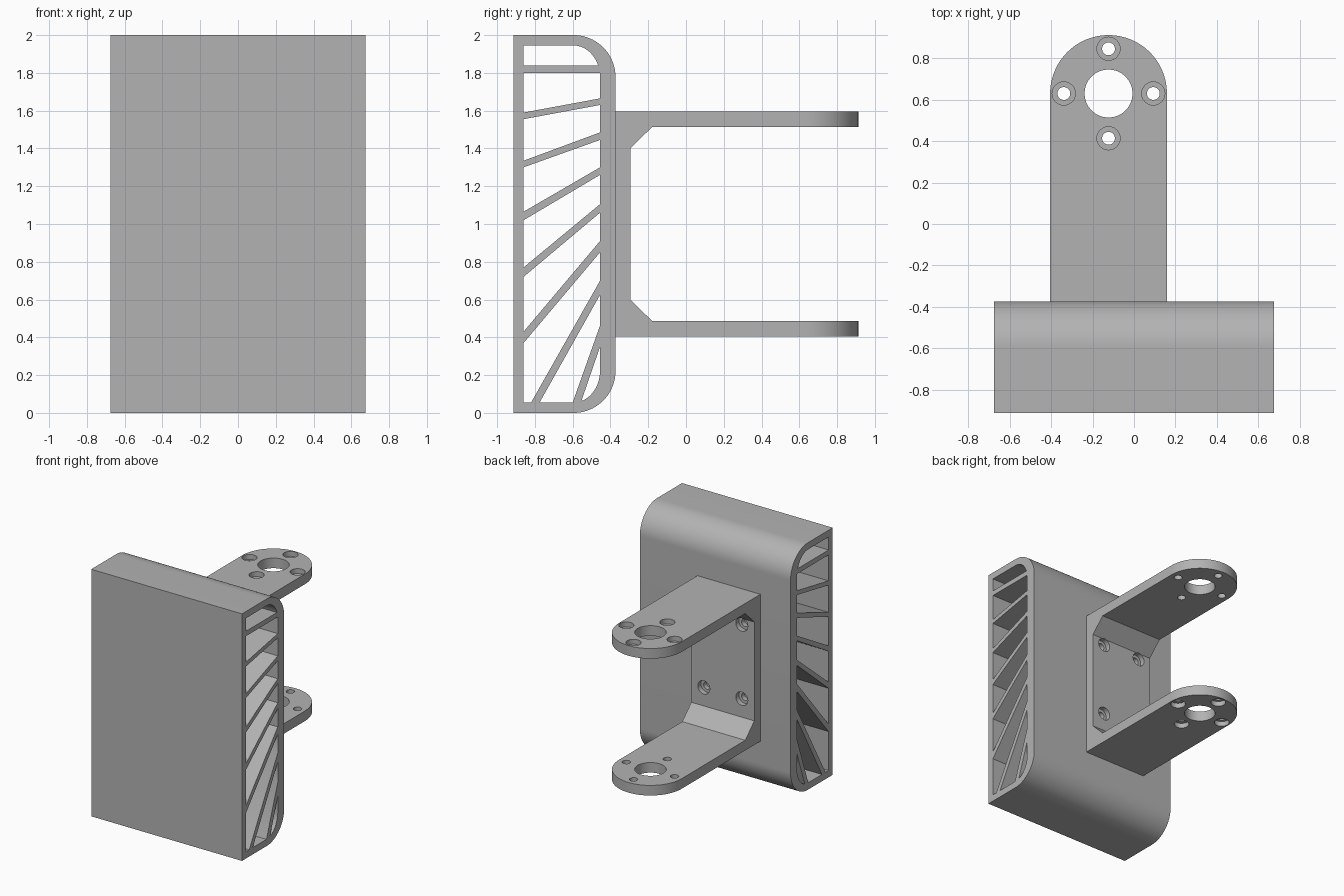
import bpy
import math
from mathutils import Matrix

cube = bpy.data.objects.get("Cube")
if cube:
    bpy.data.objects.remove(cube, do_unlink=True)

grey = bpy.data.materials.new("plain_grey")
grey.use_nodes = True
grey.diffuse_color = (0.45, 0.45, 0.45, 1)
grey.node_tree.nodes["Principled BSDF"].inputs["Base Color"].default_value = grey.diffuse_color

# Maps a (y, z) profile to an extrusion along x
SIDEWAYS = Matrix(((0, 0, 1, 0), (1, 0, 0, 0), (0, 1, 0, 0), (0, 0, 0, 1)))


def arc(cx, cy, rx, ry, start, end, steps=20):
    angles = [math.radians(start + (end - start) * i / steps) for i in range(steps + 1)]
    return [(cx + rx * math.cos(a), cy + ry * math.sin(a)) for a in angles]


def extrude(name, loops, half, matrix):
    """Filled outline (first loop) with holes (other loops), extruded both ways."""
    curve = bpy.data.curves.new(name, "CURVE")
    curve.dimensions = "2D"
    curve.fill_mode = "BOTH"
    curve.extrude = half
    for loop in loops:
        spline = curve.splines.new("POLY")
        spline.points.add(len(loop) - 1)
        for point, (u, v) in zip(spline.points, loop):
            point.co = (u, v, 0, 1)
        spline.use_cyclic_u = True
    obj = bpy.data.objects.new(name, curve)
    bpy.context.collection.objects.link(obj)
    obj.matrix_world = matrix
    bpy.ops.object.select_all(action="DESELECT")
    obj.select_set(True)
    bpy.context.view_layer.objects.active = obj
    bpy.ops.object.convert(target="MESH")
    obj = bpy.context.view_layer.objects.active
    obj.data.transform(obj.matrix_world)
    obj.matrix_world = Matrix()
    # Weld the caps to the walls
    bpy.ops.object.mode_set(mode="EDIT")
    bpy.ops.mesh.select_all(action="SELECT")
    bpy.ops.mesh.remove_doubles(threshold=0.0002)
    bpy.ops.mesh.normals_make_consistent(inside=False)
    bpy.ops.object.mode_set(mode="OBJECT")
    return obj


def cut(target, cutter, operation="DIFFERENCE"):
    mod = target.modifiers.new("cut", "BOOLEAN")
    mod.operation = operation
    mod.solver = "EXACT"
    mod.object = cutter
    cutter.hide_render = True
    bpy.context.view_layer.objects.active = target
    bpy.ops.object.modifier_apply(modifier=mod.name)
    bpy.data.objects.remove(cutter, do_unlink=True)


def drill(target, centre, radius, depth, along_y=False):
    turn = (math.pi / 2, 0, 0) if along_y else (0, 0, 0)
    bpy.ops.mesh.primitive_cylinder_add(vertices=32, radius=radius, depth=depth,
                                        location=centre, rotation=turn)
    cut(target, bpy.context.object)


def finish(obj):
    obj.data.materials.clear()
    obj.data.materials.append(grey)
    bpy.ops.object.select_all(action="DESELECT")
    obj.select_set(True)
    bpy.context.view_layer.objects.active = obj
    bpy.ops.object.shade_smooth_by_angle(angle=math.radians(30))


# Ribbed block: rounded outline with slanted cavities running right through
F, B = -0.86, -0.455
LOW, HIGH = 0.055, 1.945
CY, R = -0.595, 0.222
outline = ([(-0.913, 0)] + arc(CY, R, R, R, -90, 0)
           + arc(CY, 2 - R, R, R, 0, 90) + [(-0.913, 2)])
cavities = [[(F, 1.84), (F, HIGH)] + arc(CY, HIGH - 0.17, 0.14, 0.17, 90, 22.5)]
# Front and back heights of each rib: front low, front high, back low, back high
ribs = [(1.80, 1.84, 1.80, 1.84), (1.555, 1.59, 1.63, 1.665), (1.30, 1.335, 1.445, 1.485),
        (1.02, 1.065, 1.26, 1.30), (0.72, 0.77, 1.06, 1.105), (0.37, 0.43, 0.85, 0.91)]
for upper, lower in zip(ribs, ribs[1:]):
    cavities.append([(F, upper[0]), (F, lower[1]), (B, lower[3]), (B, upper[2])])
cavities.append([(F, 0.37), (F, LOW), (-0.82, LOW), (B, 0.70), (B, 0.85)])
cavities.append([(-0.775, LOW), (-0.60, LOW), (B, 0.463), (B, 0.625)])
cavities.append([(B, 0.35)] + arc(CY, LOW + 0.17, 0.14, 0.17, 0, -73))
finish(extrude("ribbed_block", [outline] + cavities, 0.675, SIDEWAYS))

# Bracket: C-shaped profile with chamfered inner corners
X, TIP, WIDE = -0.123, 0.63, 0.282
half_profile = [(-0.373, 0.405), (1.0, 0.405), (1.0, 0.487), (-0.18, 0.487), (-0.295, 0.60)]
profile = half_profile + [(y, 2 - z) for y, z in reversed(half_profile)]
bracket = extrude("bracket", [profile], WIDE, Matrix.Translation((X, 0, 0)) @ SIDEWAYS)

# Round off the arm tips
stadium = [(X - 0.5, -0.6), (X + 0.5, -0.6), (X + 0.5, 0.2), (X + WIDE, 0.2)]
stadium += arc(X, TIP, WIDE, WIDE, 0, 180, 48) + [(X - WIDE, 0.2), (X - 0.5, 0.2)]
cut(bracket, extrude("tip_cutter", [stadium], 1.5, Matrix.Translation((0, 0, 1))), "INTERSECT")

# Large bore and ring of counterbored holes through both arms
drill(bracket, (X, TIP, 1), 0.116, 3)
for dx, dy in ((1, 0), (-1, 0), (0, 1), (0, -1)):
    x, y = X + 0.216 * dx, TIP + 0.216 * dy
    drill(bracket, (x, y, 1), 0.031, 3)
    for z in (0.405, 1.595):
        drill(bracket, (x, y, z), 0.056, 0.08)

# Counterbored mounting holes in the back plate
for x in (X - 0.17, X + 0.17):
    for z in (0.75, 1.35):
        drill(bracket, (x, -0.33, z), 0.03, 0.2, True)
        drill(bracket, (x, -0.285, z), 0.054, 0.1, True)
finish(bracket)
